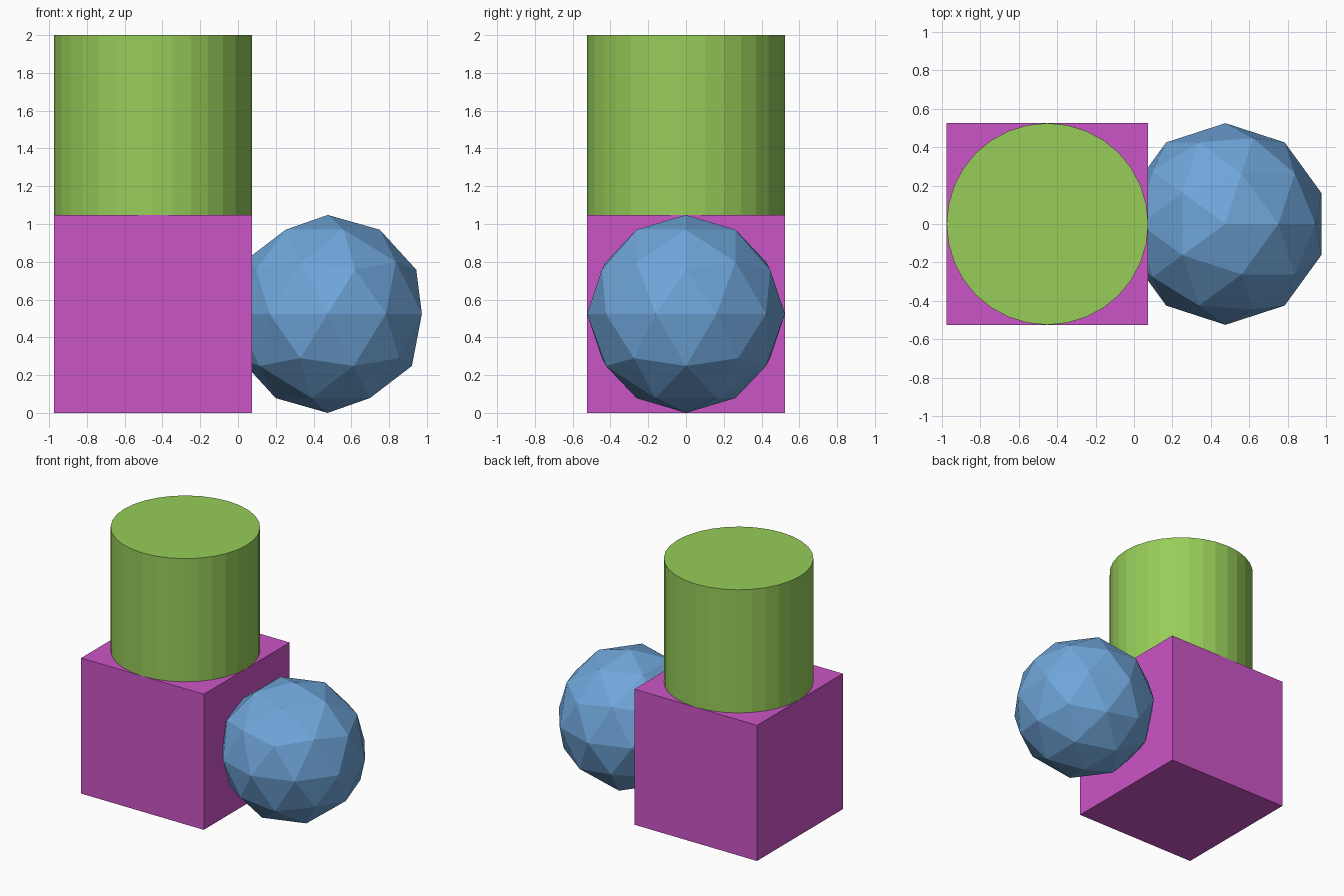
import bpy

if "Cube" in bpy.data.objects:
    bpy.data.objects.remove(bpy.data.objects["Cube"])

R = 0.524          # half size shared by all three parts
BLOCK_X = -0.45
BALL_X = 0.475


def finish(name, color):
    obj = bpy.context.object
    obj.name = name
    mat = bpy.data.materials.new(name + "_color")
    mat.diffuse_color = (*color, 1.0)
    mat.use_nodes = True
    mat.node_tree.nodes["Principled BSDF"].inputs["Base Color"].default_value = mat.diffuse_color
    obj.data.materials.append(mat)


# Base cube
bpy.ops.mesh.primitive_cube_add(size=2 * R, location=(BLOCK_X, 0, R))
finish("base_block", (0.60, 0.09, 0.57))

# Cylinder standing on the cube, sunk slightly into it
bpy.ops.mesh.primitive_cylinder_add(vertices=32, radius=R, depth=2 * R,
                                    location=(BLOCK_X, 0, 2.0 - R))
finish("top_cylinder", (0.31, 0.61, 0.10))

# Faceted ball pushed into the side of the cube
bpy.ops.mesh.primitive_ico_sphere_add(subdivisions=2, radius=R,
                                      location=(BALL_X, 0, R))
finish("side_ball", (0.16, 0.38, 0.70))
